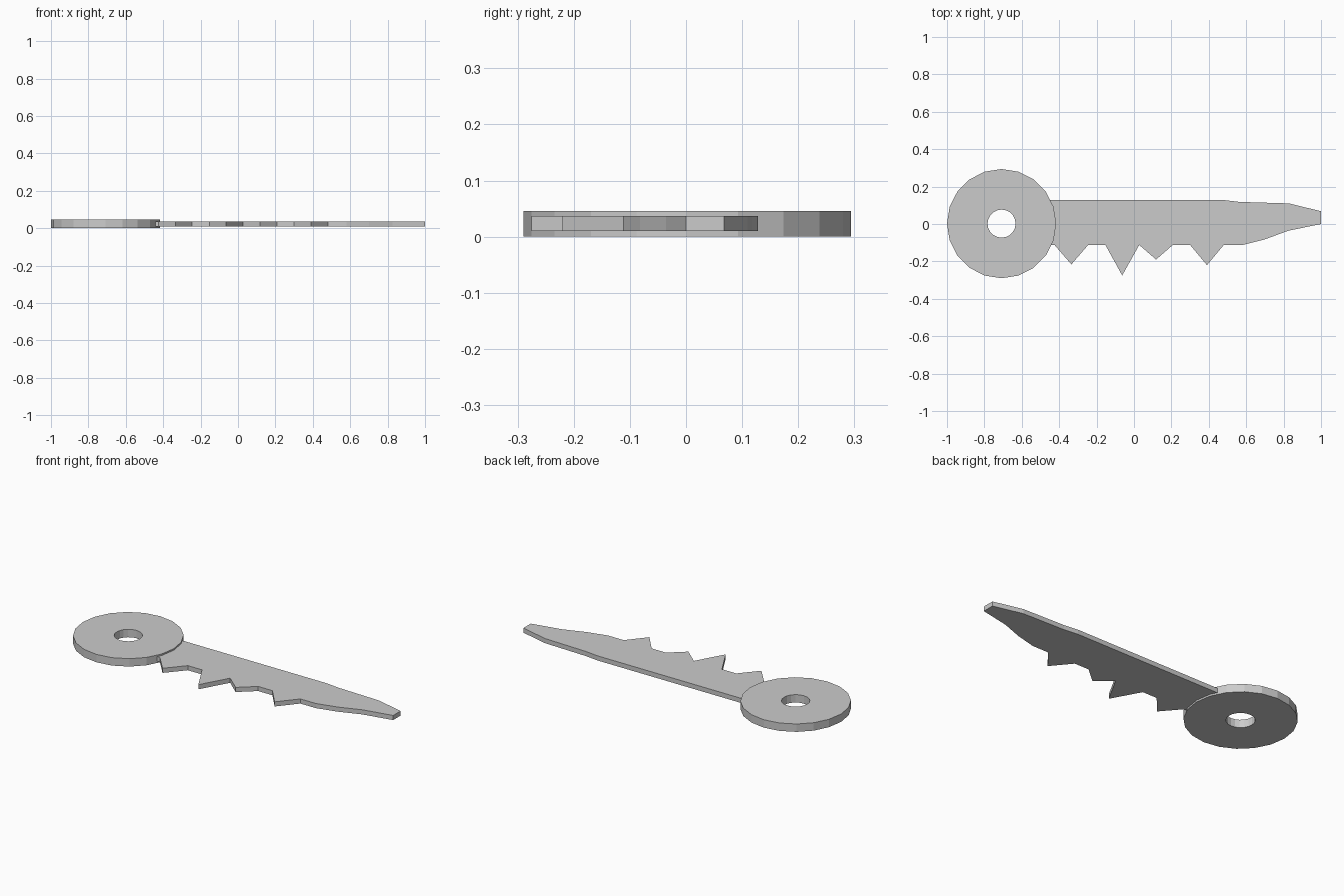
import bpy, bmesh, math

if "Cube" in bpy.data.objects:
    bpy.data.objects.remove(bpy.data.objects["Cube"])


def new_object(name, bm):
    bmesh.ops.recalc_face_normals(bm, faces=bm.faces)
    mesh = bpy.data.meshes.new(name)
    bm.to_mesh(mesh)
    bm.free()
    obj = bpy.data.objects.new(name, mesh)
    bpy.context.collection.objects.link(obj)
    return obj


def extruded_profile(name, points, z0, z1):
    bm = bmesh.new()
    face = bm.faces.new([bm.verts.new((x, y, z0)) for x, y in points])
    geom = bmesh.ops.extrude_face_region(bm, geom=[face])["geom"]
    top = [v for v in geom if isinstance(v, bmesh.types.BMVert)]
    bmesh.ops.translate(bm, verts=top, vec=(0, 0, z1 - z0))
    return new_object(name, bm)


def ring(name, cx, cy, outer, inner, z0, z1, sides):
    bm = bmesh.new()
    section = [(outer, z0), (outer, z1), (inner, z1), (inner, z0)]
    columns = []
    for i in range(sides):
        a = math.tau * i / sides
        columns.append([bm.verts.new((cx + r * math.cos(a), cy + r * math.sin(a), z))
                        for r, z in section])
    for i in range(sides):
        a, b = columns[i], columns[(i + 1) % sides]
        for k in range(4):
            n = (k + 1) % 4
            bm.faces.new((a[k], b[k], b[n], a[n]))
    return new_object(name, bm)


# Round grip with a hole
ring("key_bow", -0.708, 0.002, 0.292, 0.075, 0.0, 0.046, 20)

# Blade: straight back, tapered tip, then teeth (tip x, tip y) along the lower edge
EDGE = -0.112
outline = [(-0.452, 0.128), (0.48, 0.128), (0.565, 0.118), (0.83, 0.110),
           (1.0, 0.068), (1.0, 0.0), (0.825, -0.036), (0.70, -0.082),
           (0.58, EDGE)]
for x, y in [(0.39, -0.22), (0.118, -0.19), (-0.063, -0.275), (-0.335, -0.216)]:
    if x != -0.063:                      # this tooth shares a root with its neighbour
        outline.append((x + 0.09, EDGE))
    outline += [(x, y), (x - 0.09, EDGE)]
# Curved root meeting the grip
outline += [(-0.445, EDGE), (-0.431, -0.088), (-0.418, 0.002), (-0.431, 0.092)]
extruded_profile("key_blade", outline, 0.01, 0.037)
